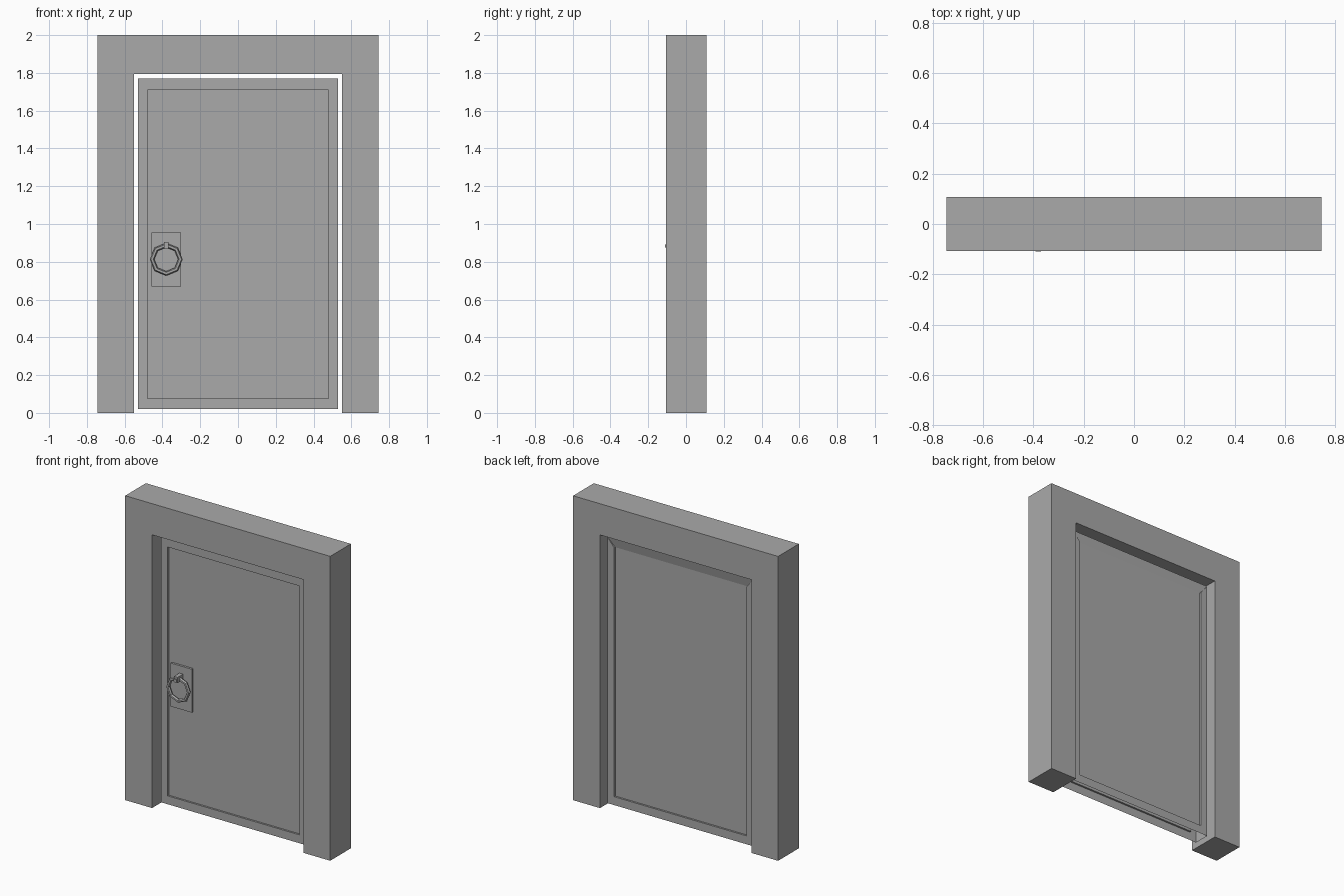
import bpy, bmesh, math

cube = bpy.data.objects.get("Cube")
if cube:
    bpy.data.objects.remove(cube, do_unlink=True)

# One plain grey for everything
GREY = (0.4, 0.4, 0.4, 1)
mat = bpy.data.materials.new("plain grey")
mat.use_nodes = True
mat.diffuse_color = GREY
mat.node_tree.nodes["Principled BSDF"].inputs["Base Color"].default_value = GREY


def finish(name, bm, fix_normals=True):
    if fix_normals:
        bmesh.ops.recalc_face_normals(bm, faces=bm.faces)
    mesh = bpy.data.meshes.new(name)
    bm.to_mesh(mesh)
    bm.free()
    mesh.materials.append(mat)
    obj = bpy.data.objects.new(name, mesh)
    bpy.context.collection.objects.link(obj)
    return obj


def box(name, x0, x1, y0, y1, z0, z1):
    bm = bmesh.new()
    bmesh.ops.create_cube(bm, size=1)
    for v in bm.verts:
        v.co = ((x0 + x1) / 2 + v.co.x * (x1 - x0),
                (y0 + y1) / 2 + v.co.y * (y1 - y0),
                (z0 + z1) / 2 + v.co.z * (z1 - z0))
    return finish(name, bm)


# Door frame: an upside-down U extruded through the wall depth
W, OPEN, TOP, FRONT, BACK = 0.745, 0.55, 1.795, -0.107, 0.108
bm = bmesh.new()
outline = [(-W, 0), (-OPEN, 0), (-OPEN, TOP), (OPEN, TOP), (OPEN, 0), (W, 0), (W, 2), (-W, 2)]
face = bm.faces.new([bm.verts.new((x, FRONT, z)) for x, z in outline])
ext = bmesh.ops.extrude_face_region(bm, geom=[face])["geom"]
bmesh.ops.translate(bm, vec=(0, BACK - FRONT, 0),
                    verts=[g for g in ext if isinstance(g, bmesh.types.BMVert)])
finish("door_frame", bm)

# Door leaf: hollow shell, open underneath, with a sunken panel on both sides
LEAF_FRONT, LEAF_BACK, SINK = -0.045, 0.06, 0.012
bm = bmesh.new()


def loop(x, z0, z1, y):
    return [bm.verts.new(p) for p in ((-x, y, z0), (x, y, z0), (x, y, z1), (-x, y, z1))]


def bridge(a, b, sides):
    for i in sides:
        j = (i + 1) % 4
        bm.faces.new((a[i], a[j], b[j], b[i]))


outers = []
for y, sink in ((LEAF_FRONT, SINK), (LEAF_BACK, -SINK)):
    outer = loop(0.53, 0.02, 1.77, y)
    rim = loop(0.48, 0.075, 1.71, y)
    panel = loop(0.48, 0.075, 1.71, y + sink)
    bm.faces.new(panel)
    if sink > 0:
        bridge(outer, rim, range(4))
        bridge(rim, panel, range(4))
    else:
        # The back's top strip slopes down into the panel
        bridge(outer, rim, (0, 1, 3))
        bridge(rim, panel, (0, 1, 3))
        bridge(outer, panel, (2,))
        for i in (2, 3):
            bm.faces.new((outer[i], rim[i], panel[i]))
    outers.append(outer)
bridge(outers[0], outers[1], (1, 2, 3))
bmesh.ops.delete(bm, geom=[v for v in bm.verts if not v.link_faces], context='VERTS')
finish("door_leaf", bm)

# Handle: back plate, post with a small cap, hanging ring
HX = -0.38
box("handle_plate", HX - 0.077, HX + 0.077, LEAF_FRONT - 0.002, LEAF_FRONT + SINK, 0.67, 0.955)
box("handle_post", HX - 0.013, HX + 0.013, -0.104, LEAF_FRONT, 0.868, 0.906)
box("handle_cap", HX - 0.011, HX + 0.011, -0.11, -0.104, 0.876, 0.892)
bpy.ops.mesh.primitive_torus_add(major_segments=8, minor_segments=6, major_radius=0.075,
                                 minor_radius=0.012, location=(HX, -0.075, 0.813),
                                 rotation=(math.pi / 2, 0, 0))
ring = bpy.context.object
ring.name = "handle_ring"
ring.data.materials.append(mat)
